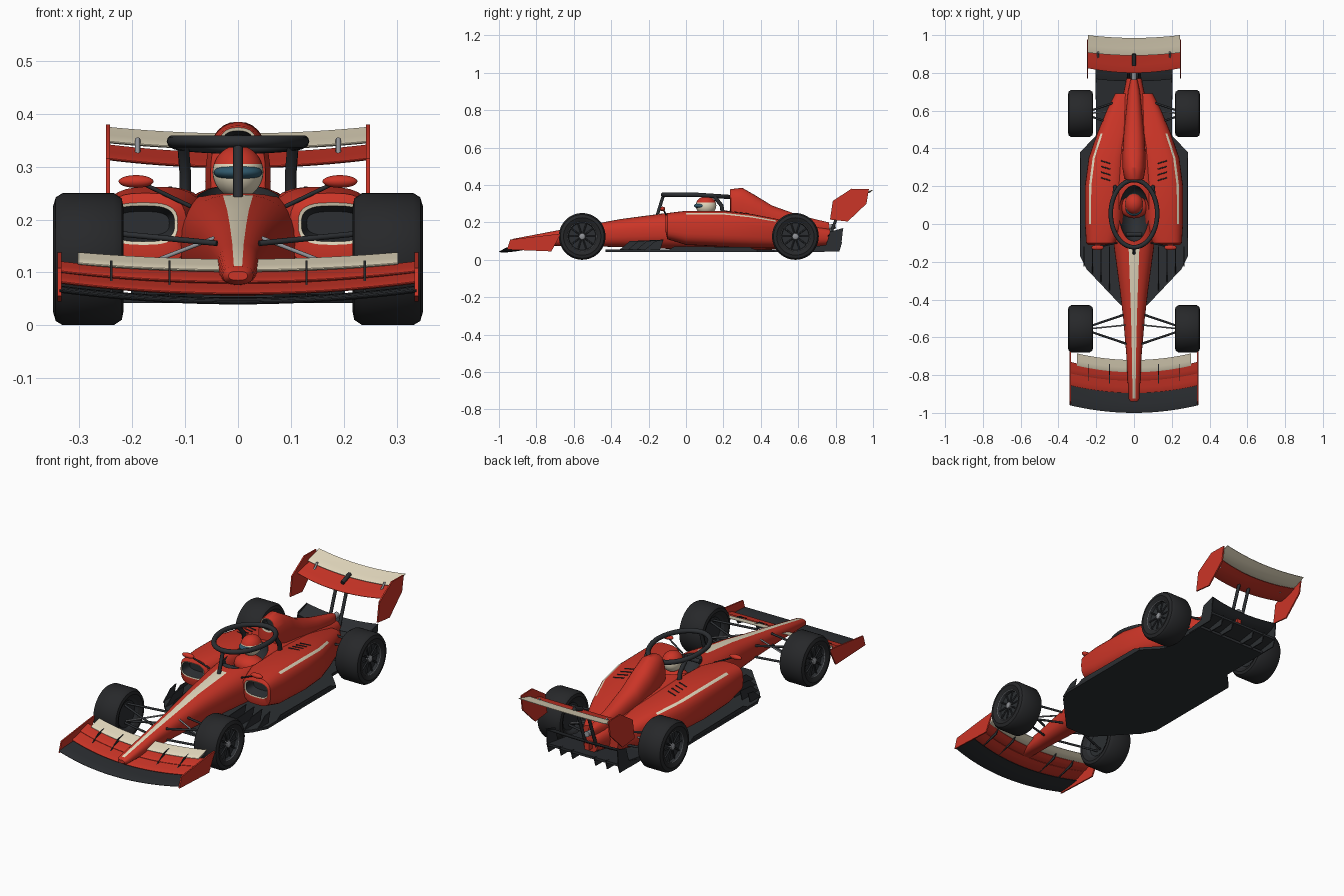
import bpy
import bmesh
from math import sin, cos, pi, copysign

default_cube = bpy.data.objects.get("Cube")
if default_cube:
    bpy.data.objects.remove(default_cube, do_unlink=True)


def material(name, r, g, b, rough=0.5):
    m = bpy.data.materials.new(name)
    m.use_nodes = True
    m.diffuse_color = (r, g, b, 1)
    shader = m.node_tree.nodes["Principled BSDF"]
    shader.inputs["Base Color"].default_value = (r, g, b, 1)
    shader.inputs["Roughness"].default_value = rough
    return m


RED = material("red_paint", .60, .035, .02)
CREAM = material("cream_paint", .78, .70, .52)
DARK = material("carbon", .025, .028, .032)
TYRE = material("rubber", .02, .021, .023, .8)
GREY = material("metal", .28, .29, .31)
VISOR = material("visor_glass", .03, .10, .15, .2)
SIDES = 32
built = []


def add_mesh(name, bm, mats, mirror=False):
    bmesh.ops.recalc_face_normals(bm, faces=bm.faces)
    mesh = bpy.data.meshes.new(name)
    bm.to_mesh(mesh)
    bm.free()
    for m in mats:
        mesh.materials.append(m)
    obj = bpy.data.objects.new(name, mesh)
    bpy.context.collection.objects.link(obj)
    if mirror:
        obj.modifiers.new("Mirror", 'MIRROR')
    built.append(obj)
    return obj


def skin(name, rings, mats, paint=lambda j, k: 0, mirror=False):
    """Join rings of points into a capped solid."""
    bm = bmesh.new()
    loops = [[bm.verts.new(p) for p in ring] for ring in rings]
    n = len(loops[0])
    for j in range(len(loops) - 1):
        a, b = loops[j], loops[j + 1]
        for k in range(n):
            q = (k + 1) % n
            bm.faces.new((a[k], a[q], b[q], b[k])).material_index = paint(j, k)
    bm.faces.new(loops[0]).material_index = paint(0, 0)
    bm.faces.new(loops[-1]).material_index = paint(len(loops) - 2, 0)
    return add_mesh(name, bm, mats, mirror)


def loft(name, stations, power, mats, paint=lambda j, k: 0, mirror=False):
    """Rounded-box sections (y, centre x, half width, bottom, top) along y."""
    def soft(v):
        return copysign(abs(v) ** (2 / power), v)
    turns = [2 * pi * k / SIDES for k in range(SIDES)]
    rings = [[(x + w * soft(cos(t)), y, (lo + hi) / 2 + (hi - lo) / 2 * soft(sin(t)))
              for t in turns] for y, x, w, lo, hi in stations]
    return skin(name, rings, mats, paint, mirror)


def wing(name, half, lead, trail, z_lead, z_trail, mat, sweep, rise, thick=.005):
    """Cambered blade spanning x, swept and raised towards its tips."""
    shape = [(0, .2), (.1, .8), (.4, 1), (.7, .7), (1, .2)]
    outline = shape + [(t, -h) for t, h in reversed(shape)]
    rings = []
    for i in range(-10, 11):
        f = i / 10
        rings.append([(half * f, lead + (trail - lead) * t + sweep * f * f,
                       z_lead + (z_trail - z_lead) * t ** 1.4 + rise * f * f + thick * h)
                      for t, h in outline])
    return skin(name, rings, [mat])


def side_plate(name, outline, x, thick, mat, mirror=True):
    rings = [[(x + s * thick / 2, y, z) for y, z in outline] for s in (-1, 1)]
    return skin(name, rings, [mat], mirror=mirror)


def ellipsoid(name, centre, radii, mats, mirror=False):
    bm = bmesh.new()
    bmesh.ops.create_uvsphere(bm, u_segments=32, v_segments=20, radius=1)
    bmesh.ops.scale(bm, vec=radii, verts=bm.verts)
    bmesh.ops.translate(bm, vec=centre, verts=bm.verts)
    return add_mesh(name, bm, mats, mirror)


def tubes(name, paths, radius, mat, mirror=False, cyclic=False):
    curve = bpy.data.curves.new(name, 'CURVE')
    curve.dimensions = '3D'
    curve.bevel_depth = radius
    curve.bevel_resolution = 3
    curve.use_fill_caps = True
    for side in ((1, -1) if mirror else (1,)):
        for path in paths:
            spline = curve.splines.new('POLY')
            spline.points.add(len(path) - 1)
            spline.use_cyclic_u = cyclic
            for point, (x, y, z) in zip(spline.points, path):
                point.co = (x * side, y, z, 1)
    curve.materials.append(mat)
    obj = bpy.data.objects.new(name, curve)
    bpy.context.collection.objects.link(obj)


# Nose and survival cell, with a stripe along the top of the nose
body = loft("main_body", [
    (-.94, 0, .018, .085, .102), (-.925, 0, .029, .077, .112), (-.7, 0, .04, .075, .155),
    (-.5, 0, .057, .072, .19), (-.35, 0, .075, .068, .218), (-.13, 0, .105, .06, .247),
    (0, 0, .118, .055, .257), (.2, 0, .122, .055, .265), (.4, 0, .105, .055, .24),
    (.6, 0, .075, .06, .2), (.77, 0, .04, .08, .165)], 2.5, [RED, CREAM],
    lambda j, k: int(1 <= j <= 4 and k in (7, 8)))

# Cockpit opening
cutter = ellipsoid("cockpit_cutter", (0, .055, .27), (.082, .15, .11), [DARK])
cutter.hide_render = True
cut = body.modifiers.new("Cockpit", 'BOOLEAN')
cut.operation = 'DIFFERENCE'
cut.solver = 'EXACT'
cut.material_mode = 'TRANSFER'
cut.object = cutter
bpy.context.view_layer.objects.active = body
bpy.ops.object.modifier_apply(modifier=cut.name)
built.remove(cutter)
bpy.data.objects.remove(cutter, do_unlink=True)

# Engine cover with air intake
loft("engine_cover", [
    (.27, 0, .025, .325, .36), (.236, 0, .031, .315, .368), (.234, 0, .036, .305, .374),
    (.24, 0, .052, .19, .378), (.3, 0, .062, .16, .385), (.37, 0, .061, .15, .345),
    (.46, 0, .056, .14, .29), (.6, 0, .042, .13, .24), (.7, 0, .032, .13, .215),
    (.765, 0, .018, .15, .2)], 2.4, [RED, CREAM, DARK],
    lambda j, k: (2, 1)[j] if j < 2 else 0)

# Sidepods with inlets and upper stripes
loft("sidepod", [
    (-.06, .18, .05, .17, .215), (-.108, .18, .06, .158, .226), (-.11, .179, .065, .152, .232),
    (-.1, .175, .078, .11, .25), (0, .16, .1, .08, .262), (.2, .155, .105, .07, .262),
    (.35, .14, .1, .065, .245), (.48, .105, .09, .065, .22), (.6, .075, .07, .065, .19),
    (.69, .05, .05, .075, .165)], 3, [RED, CREAM, DARK],
    lambda j, k: (2, 1)[j] if j < 2 else int(4 <= j <= 6 and k == 4), mirror=True)
tubes("cooling_louvre", [[(.125, y, .263 - (y - .2) * .113), (.175, y + .015, .259 - (y - .2) * .113)]
                         for y in (.23, .26, .29, .32)], .003, DARK, mirror=True)

# Floor, fences and diffuser
edge = [(.07, -.43), (.25, -.24), (.285, -.17), (.285, .38), (.2, .47), (.2, .74)]
plan = edge + [(-x, y) for x, y in reversed(edge)]
skin("floor", [[(x, y, z) for x, y in plan] for z in (.042, .056)], [DARK])
for i in range(4):
    x = .13 + .045 * i
    start = x - .49
    side_plate("floor_fence", [(start, .05), (start + .06, .1), (-.12, .108), (-.14, .05)],
               x, .004, DARK)
side_plate("floor_edge", [(-.1, .05), (-.06, .072), (.34, .068), (.38, .05)], .282, .004, DARK)
side_plate("diffuser", [(.6, .045), (.83, .08), (.83, .092), (.6, .058)], 0, .4, DARK, mirror=False)
for x in (.065, .13, .2):
    side_plate("diffuser_strake", [(.66, .045), (.82, .045), (.835, .095), (.68, .062)], x, .005, DARK)

# Rear crash structure, light and exhaust
side_plate("rear_light", [(.77, .1), (.8, .1), (.8, .135), (.77, .135)], 0, .025, RED, mirror=False)
tubes("exhaust", [[(0, .72, .17), (0, .8, .18)]], .014, GREY)

# Front wing
wing("front_main_plane", .338, -1, -.875, .043, .052, DARK, .04, .022)
wing("front_lower_flap", .338, -.895, -.82, .06, .078, RED, .04, .022)
wing("front_middle_flap", .338, -.83, -.77, .082, .1, RED, .04, .02)
wing("front_upper_flap", .303, -.785, -.72, .104, .124, CREAM, .035, .013)
side_plate("front_endplate", [(-.957, .055), (-.72, .045), (-.67, .138), (-.72, .134), (-.94, .108)],
           .338, .007, RED)
for x in (.13, .24):
    side_plate("flap_bracket", [(-.87, .06), (-.76, .085), (-.74, .122), (-.78, .115)], x, .004, DARK)

# Rear wing
wing("rear_main_plane", .245, .8, .905, .3, .326, RED, .025, .015)
wing("rear_flap", .243, .892, .985, .335, .362, CREAM, .015, .012)
wing("beam_wing", .2, .755, .83, .125, .155, DARK, .012, .012)
side_plate("rear_endplate", [(.77, .215), (.865, .205), (.965, .3), (.978, .378), (.885, .38), (.785, .315)],
           .246, .007, RED)
side_plate("beam_support", [(.74, .05), (.83, .08), (.84, .17), (.77, .15)], .2, .005, DARK)
tubes("rear_wing_pillar", [[(.03, .755, .09), (.03, .835, .305)]], .008, DARK, mirror=True)
tubes("flap_strut", [[(.19, .88, .32), (.19, .91, .352)]], .005, GREY, mirror=True)
tubes("flap_actuator", [[(0, .84, .325), (0, .9, .348)]], .01, DARK)

# Wheels and suspension
tyre_profile = [(.24, .066), (.228, .078), (.217, .1), (.22, .115), (.235, .125), (.332, .125),
                (.345, .117), (.35, .1), (.343, .081), (.34, .077), (.324, .072)]
for end, cy in (("front", -.555), ("rear", .585)):
    def around(r, t, x):
        return (x, cy + r * cos(t), .125 + r * sin(t))

    def turned(profile):
        return [[around(r, 2 * pi * k / 48, x) for k in range(48)] for x, r in profile]

    skin(end + "_wheel", turned(tyre_profile), [TYRE, DARK],
         lambda j, k: int(j in (0, 8, 9)), mirror=True)
    skin(end + "_hub", turned([(.322, .018), (.338, .016), (.342, .008)]), [GREY], mirror=True)
    tubes(end + "_spokes", [[around(.014, pi * k / 5, .33), around(.076, pi * k / 5, .328)]
                            for k in range(10)], .004, DARK, mirror=True)
    tubes(end + "_rim_ring", [[around(.077, pi * k / 24, .34) for k in range(48)]],
          .002, GREY, mirror=True, cyclic=True)
    arms = []
    for reach in (-.08, .08):
        arms.append([(.04, cy + reach, .155), (.245, cy + reach / 8, .175)])
        arms.append([(.035, cy + reach, .1), (.245, cy + reach / 8, .085)])
    tubes(end + "_wishbones", arms, .0055, DARK, mirror=True)
    tubes(end + "_pushrod", [[(.045, cy + .02, .165), (.24, cy, .09)]], .004, GREY, mirror=True)

# Driver
helmet = ellipsoid("helmet", (0, .107, .29), (.048, .055, .05), [CREAM, RED])
for face in helmet.data.polygons:
    face.material_index = int(face.center.z > .302)
ellipsoid("visor", (0, .085, .289), (.046, .042, .017), [VISOR])
ellipsoid("driver_shoulders", (0, .09, .2), (.075, .06, .045), [RED])
tubes("steering_wheel", [[(-.042, -.055, .235), (.042, -.055, .235)]], .011, DARK)

# Halo
hoop = [(.123 * sin(pi * k / 24), .055 - .178 * cos(pi * k / 24),
         .348 - .012 * max(0, -cos(pi * k / 24))) for k in range(48)]
tubes("halo_hoop", [hoop], .012, DARK, cyclic=True)
tubes("halo_front_post", [[(0, -.12, .348), (0, -.155, .235)]], .009, DARK)
tubes("halo_rear_leg", [[(.104, .15, .34), (.1, .19, .29), (.1, .2, .23)]], .011, DARK, mirror=True)

# Mirrors
ellipsoid("wing_mirror", (.193, -.125, .272), (.033, .014, .012), [RED], mirror=True)
tubes("mirror_stalk", [[(.09, -.1, .225), (.18, -.12, .268)]], .004, DARK, mirror=True)

# Smooth shading with sharp edges kept
bpy.ops.object.select_all(action='DESELECT')
for obj in built:
    obj.select_set(True)
bpy.context.view_layer.objects.active = body
bpy.ops.object.shade_smooth_by_angle(angle=.6)
